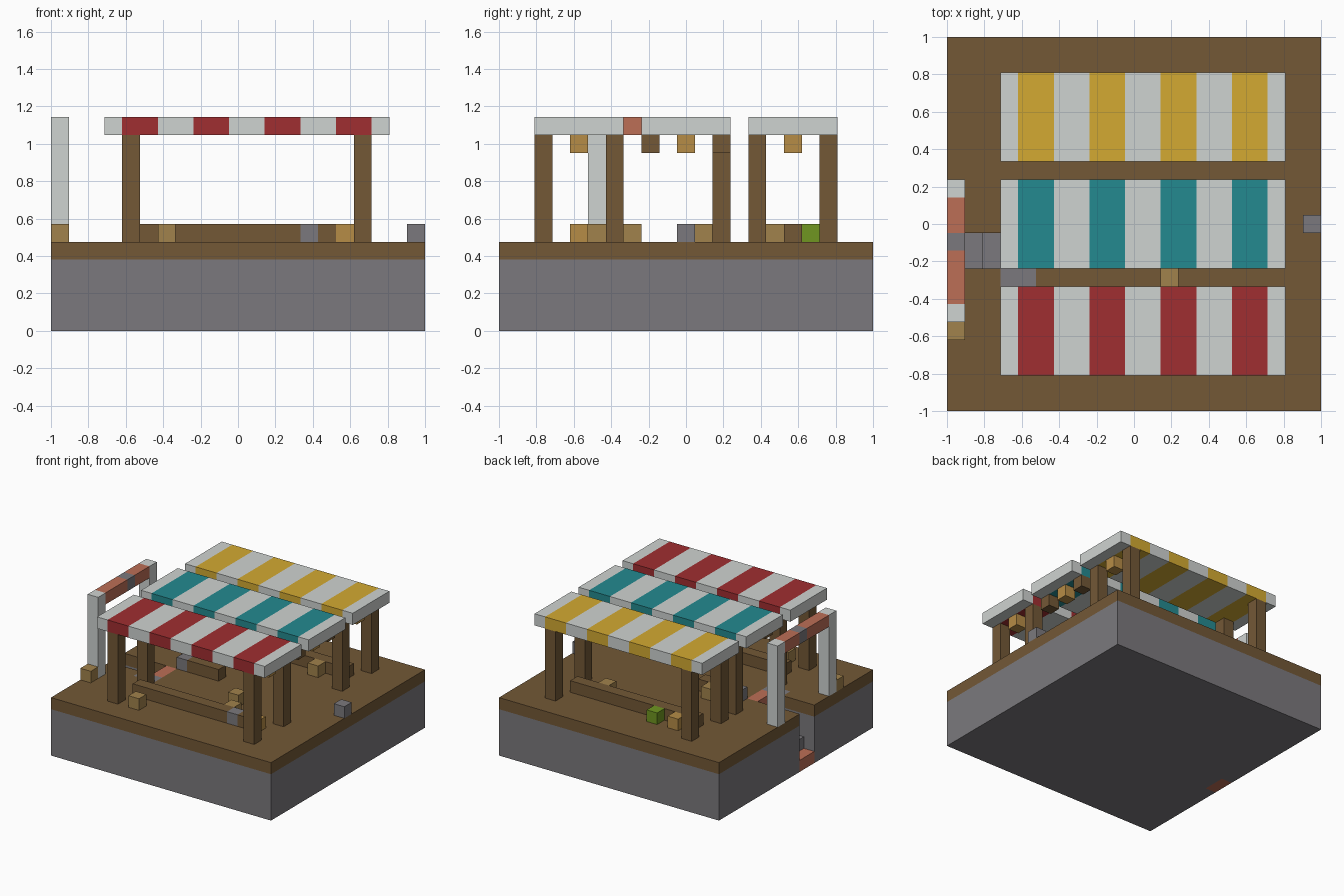
import bpy, bmesh
from mathutils import Vector

if "Cube" in bpy.data.objects:
    bpy.data.objects.remove(bpy.data.objects["Cube"])

S = 2 / 21          # one block; the model is laid out on a 21 x 21 block plan


def material(name, r, g, b):
    lin = [((c / 255 + 0.055) / 1.055) ** 2.4 for c in (r, g, b)] + [1]
    m = bpy.data.materials.new(name)
    m.use_nodes = True
    m.diffuse_color = lin
    m.node_tree.nodes["Principled BSDF"].inputs["Base Color"].default_value = lin
    return m


wood = material("dark wood", 115, 88, 54)
stone = material("grey stone", 123, 121, 125)
white = material("white cloth", 207, 211, 209)
yellow = material("yellow cloth", 212, 170, 50)
teal = material("teal cloth", 36, 138, 144)
red = material("red cloth", 160, 46, 49)
tan = material("pale wood", 161, 130, 76)
gold = material("golden wood", 182, 140, 70)
green = material("green melon", 112, 150, 33)
brick = material("red brick", 188, 110, 86)


def finish(name, bm, *mats):
    bmesh.ops.recalc_face_normals(bm, faces=bm.faces)
    for v in bm.verts:
        v.co = Vector((v.co.x * S - 1, v.co.y * S - 1, v.co.z * S))
    mesh = bpy.data.meshes.new(name)
    bm.to_mesh(mesh)
    bm.free()
    for m in mats:
        mesh.materials.append(m)
    ob = bpy.data.objects.new(name, mesh)
    bpy.context.collection.objects.link(ob)
    return ob


def add_box(bm, pos, size):
    cube = bmesh.ops.create_cube(bm, size=1)
    for v in cube["verts"]:
        v.co = Vector([p + (c + 0.5) * s for p, c, s in zip(pos, v.co, size)])


def boxes(name, mat, places, size=(1, 1, 1)):
    bm = bmesh.new()
    for pos in places:
        add_box(bm, pos, size)
    return finish(name, bm, mat)


def prism(name, mat, points, push):
    bm = bmesh.new()
    face = bm.faces.new([bm.verts.new(p) for p in points])
    out = bmesh.ops.extrude_face_region(bm, geom=[face])
    verts = [g for g in out["geom"] if isinstance(g, bmesh.types.BMVert)]
    bmesh.ops.translate(bm, verts=verts, vec=push)
    bmesh.ops.triangulate(bm, faces=[f for f in bm.faces if len(f.verts) > 4])
    return finish(name, bm, mat)


# Ground: stone base and wooden deck, both notched for the stairs
base = [(0, 0), (21, 0), (21, 21), (0, 21), (0, 10), (4, 10), (4, 8), (0, 8)]
deck = [(0, 0), (21, 0), (21, 21), (0, 21), (0, 10), (5, 10), (5, 7), (3, 7), (3, 8), (0, 8)]
prism("stone_base", stone, [(x, y, 0) for x, y in base], (0, 0, 4))
prism("wooden_deck", wood, [(x, y, 4) for x, y in deck], (0, 0, 1))

# Stairs rising from the edge, with a brick foot and paved landing
steps = [(1, 0), (4, 0)]
for i in (3, 2, 1):
    steps += [(i + 1, i + 1), (i, i + 1)]
prism("stairs", stone, [(x, 8, z) for x, z in steps], (0, 2, 0))
boxes("stair_foot", brick, [(0, 8, 0)], (1, 2, 1))
boxes("landing_bricks", brick, [(4, 8, 4)], (1, 2, 1))
boxes("landing_stones", stone, [(3, 7, 4)], (2, 1, 1))

# Gateway over the stairs
boxes("gate_posts", white, [(0, 5, 5), (0, 12, 5)], (1, 1, 7))
boxes("gate_lintel_long", brick, [(0, 6, 11)], (1, 3, 1))
boxes("gate_lintel_short", brick, [(0, 10, 11)], (1, 2, 1))
boxes("gate_keystone", stone, [(0, 9, 11)])

# Striped awnings
for name, cloth, y in (("front", red, 2), ("middle", teal, 8), ("back", yellow, 14)):
    bm = bmesh.new()
    add_box(bm, (3, y, 11), (16, 5, 1))
    for x in range(4, 19, 2):
        bmesh.ops.bisect_plane(bm, geom=bm.verts[:] + bm.edges[:] + bm.faces[:],
                               plane_co=(x, 0, 0), plane_no=(1, 0, 0))
    for f in bm.faces:
        f.material_index = 1 - int(f.calc_center_median().x // 2) % 2
    finish(name + "_awning", bm, white, cloth)

# Awning posts, short stubs and hanging lamps
tall = [(x, y, 5) for x in (4, 17) for y in (2, 6, 14, 18)] + [(4, 12, 5)]
boxes("awning_posts", wood, tall, (1, 1, 6))
boxes("post_stubs", wood, [(4, 8, 10), (17, 8, 10), (17, 12, 10)])
boxes("hanging_lamps", gold, [(17, y, 10) for y in (4, 10, 16)])

# Counters
boxes("front_counter", wood, [(5, 4, 5)], (9, 1, 1))
boxes("front_counter_end", wood, [(15, 4, 5)])
boxes("middle_counter", wood, [(6, 10, 5)], (3, 1, 1))
boxes("back_counter", wood, [(5, 16, 5)], (12, 1, 1))

# Goods and crates
boxes("stone_blocks", stone, [(14, 4, 5), (20, 10, 5), (5, 10, 5)])
boxes("golden_crates", gold, [(16, 4, 5), (6, 17, 5)])
boxes("pale_crates", tan, [(0, 4, 5), (6, 2, 5), (13, 5, 5), (12, 7, 5), (7, 11, 5), (14, 15, 5)])
boxes("melon", green, [(8, 17, 5)])
